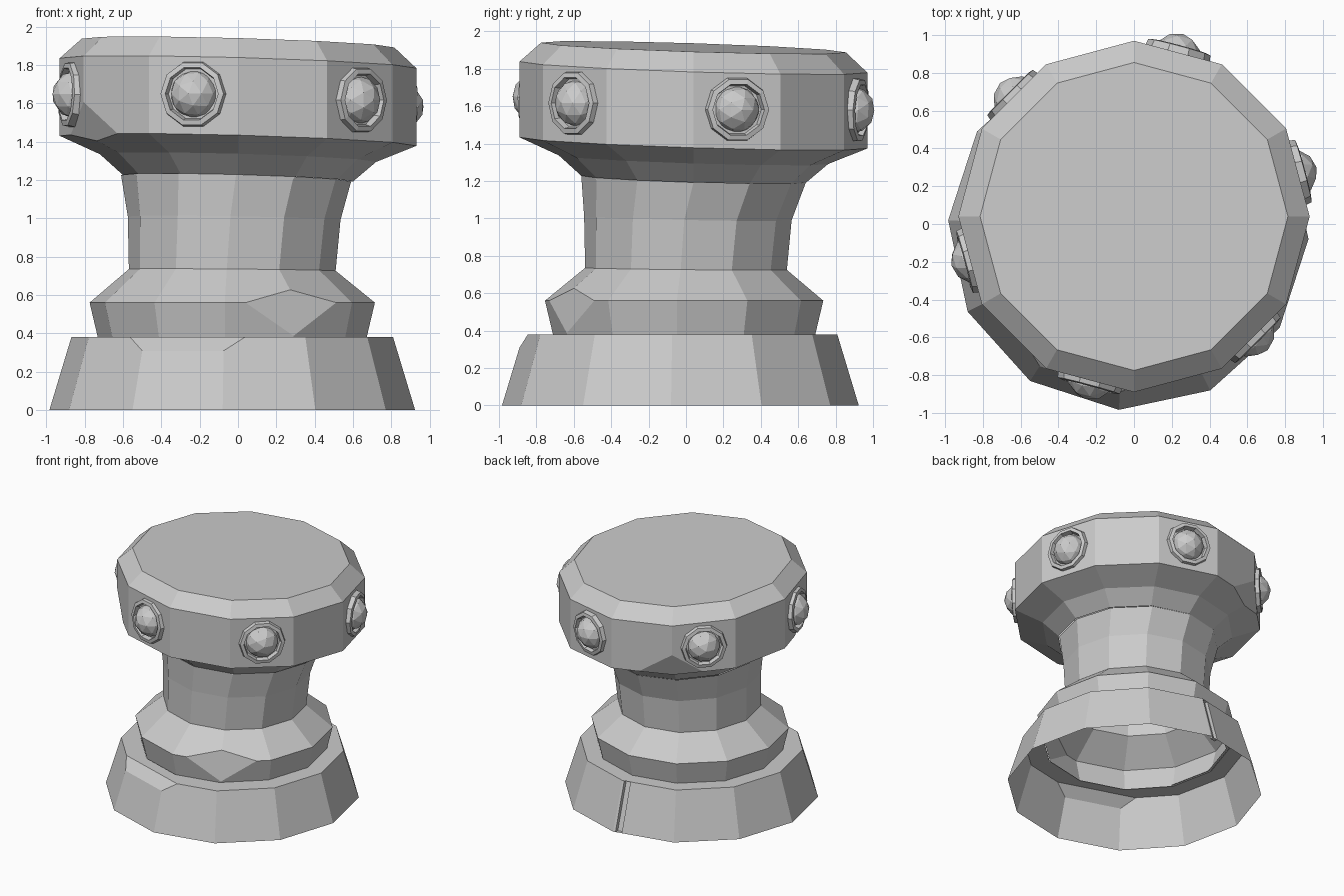
import bpy, bmesh
from math import radians, cos, sin, pi
from mathutils import Vector, Matrix

if "Cube" in bpy.data.objects:
    bpy.data.objects.remove(bpy.data.objects["Cube"], do_unlink=True)

stone = bpy.data.materials.new("grey stone")
stone.use_nodes = True
stone.diffuse_color = (0.6, 0.6, 0.6, 1)
stone.node_tree.nodes["Principled BSDF"].inputs["Base Color"].default_value = (0.6, 0.6, 0.6, 1)


def lean(x, y):
    """Height change of the slightly tilted head."""
    return -0.028 * x - 0.032 * y


def lathe(levels, sides=12, cap=False):
    """Stack polygon rings: radius, height, centre x, centre y, twist, tilt."""
    bm = bmesh.new()
    rings = []
    for r, z, cx, cy, twist, tilt in levels:
        ring = []
        for i in range(sides):
            a = 2 * pi * i / sides + radians(twist)
            x, y = cx + r * cos(a), cy + r * sin(a)
            ring.append(bm.verts.new((x, y, z + tilt * lean(x, y))))
        rings.append(ring)
    for low, high in zip(rings, rings[1:]):
        for i in range(sides):
            j = (i + 1) % sides
            bm.faces.new((low[i], low[j], high[j], high[i]))
    if cap:
        bm.faces.new(rings[-1])
    return bm


def chip(bm, centre, angle, outer, inner):
    """Slice off a corner with a plane through two (radius, height) points."""
    a = radians(angle)
    out = Vector((cos(a), sin(a), 0))
    (r1, z1), (r2, z2) = outer, inner
    normal = (out * (z2 - z1) + Vector((0, 0, r1 - r2))).normalized()
    if normal.dot(out) < 0:
        normal.negate()
    point = Vector((centre[0], centre[1], z1)) + out * r1
    cut = bmesh.ops.bisect_plane(bm, geom=bm.verts[:] + bm.edges[:] + bm.faces[:],
                                 plane_co=point, plane_no=normal, clear_outer=True)
    edges = [e for e in cut["geom_cut"] if isinstance(e, bmesh.types.BMEdge)]
    for f in bmesh.ops.contextual_create(bm, geom=edges)["faces"]:
        f.normal_update()
        if f.normal.dot(normal) < 0:
            f.normal_flip()


def finish(bm, name, matrix=None):
    mesh = bpy.data.meshes.new(name)
    bm.to_mesh(mesh)
    bm.free()
    mesh.materials.append(stone)
    obj = bpy.data.objects.new(name, mesh)
    bpy.context.collection.objects.link(obj)
    if matrix:
        obj.matrix_world = matrix
    return obj


# Hollow flared base with a ledge
mid = (-0.03, -0.03)
base = lathe([(0.955, 0, *mid, -3, 0), (0.84, 0.38, *mid, -3, 0), (0.69, 0.38, *mid, -3, 0)])
chip(base, mid, 252, (0.82, 0.32), (0.755, 0.38))

# Narrow vertical groove in the back of the base
for x in (-0.05, 0.0):
    back = [f for f in base.faces if f.calc_center_median().y > 0.5]
    geom = set(back)
    for f in back:
        geom.update(f.edges, f.verts)
    bmesh.ops.bisect_plane(base, geom=list(geom), plane_co=(x, 0, 0), plane_no=(1, 0, 0))
base.normal_update()
strip = [f for f in base.faces if f.calc_center_median().y > 0.5
         and -0.05 < f.calc_center_median().x < 0 and f.normal.z < 0.7]
new = bmesh.ops.extrude_face_region(base, geom=strip)["geom"]
bmesh.ops.translate(base, vec=(0, -0.03, 0),
                    verts=[v for v in new if isinstance(v, bmesh.types.BMVert)])
old = [f for f in strip if f.is_valid]
if old:
    bmesh.ops.delete(base, geom=old, context="FACES_ONLY")
finish(base, "base")

# Waisted column with a collar at its foot
column = lathe([
    (0.70, 0.37, -0.03, -0.01, -3, 0),
    (0.745, 0.56, -0.03, -0.01, -3, 0),
    (0.54, 0.73, -0.03, 0, -3, 0.3),
    (0.555, 1.0, -0.02, 0.01, -2, 0.6),
    (0.60, 1.21, -0.01, 0.04, 0, 1)])
chip(column, (-0.03, -0.01), 297, (0.705, 0.38), (0.66, 0.64))
finish(column, "column")

# Tilted head with bevelled top
head_mid = (0, 0.04)
head = lathe([(r, z, *head_mid, 0, 1) for r, z in
              ((0.60, 1.21), (0.72, 1.315), (0.93, 1.405), (0.93, 1.81), (0.815, 1.915))],
             cap=True)
for angle in (120, 210):
    a = radians(angle)
    dz = lean(0.93 * cos(a), 0.04 + 0.93 * sin(a))
    chip(head, head_mid, angle, (0.865, 1.405 + dz), (0.93, 1.57 + dz))
finish(head, "head")

# Six round studs set in raised rims
for k in range(6):
    a = radians(15 + 60 * k)
    out = Vector((cos(a), sin(a), 0))
    pos = Vector((*head_mid, 1.615)) + out * 0.898
    pos.z += lean(pos.x, pos.y)
    out.z = lean(out.x, out.y)
    place = Matrix.Translation(pos) @ out.to_track_quat("Z", "Y").to_matrix().to_4x4()
    rim = lathe([(r, z, 0, 0, 0, 0) for r, z in
                 ((0.18, -0.02), (0.17, 0.03), (0.143, 0.035), (0.132, -0.01))], sides=10)
    finish(rim, f"stud_rim_{k + 1}", place)
    gem = bmesh.new()
    bmesh.ops.create_icosphere(gem, subdivisions=2, radius=0.128)
    finish(gem, f"stud_{k + 1}", place @ Matrix.Translation((0, 0, -0.025)))
